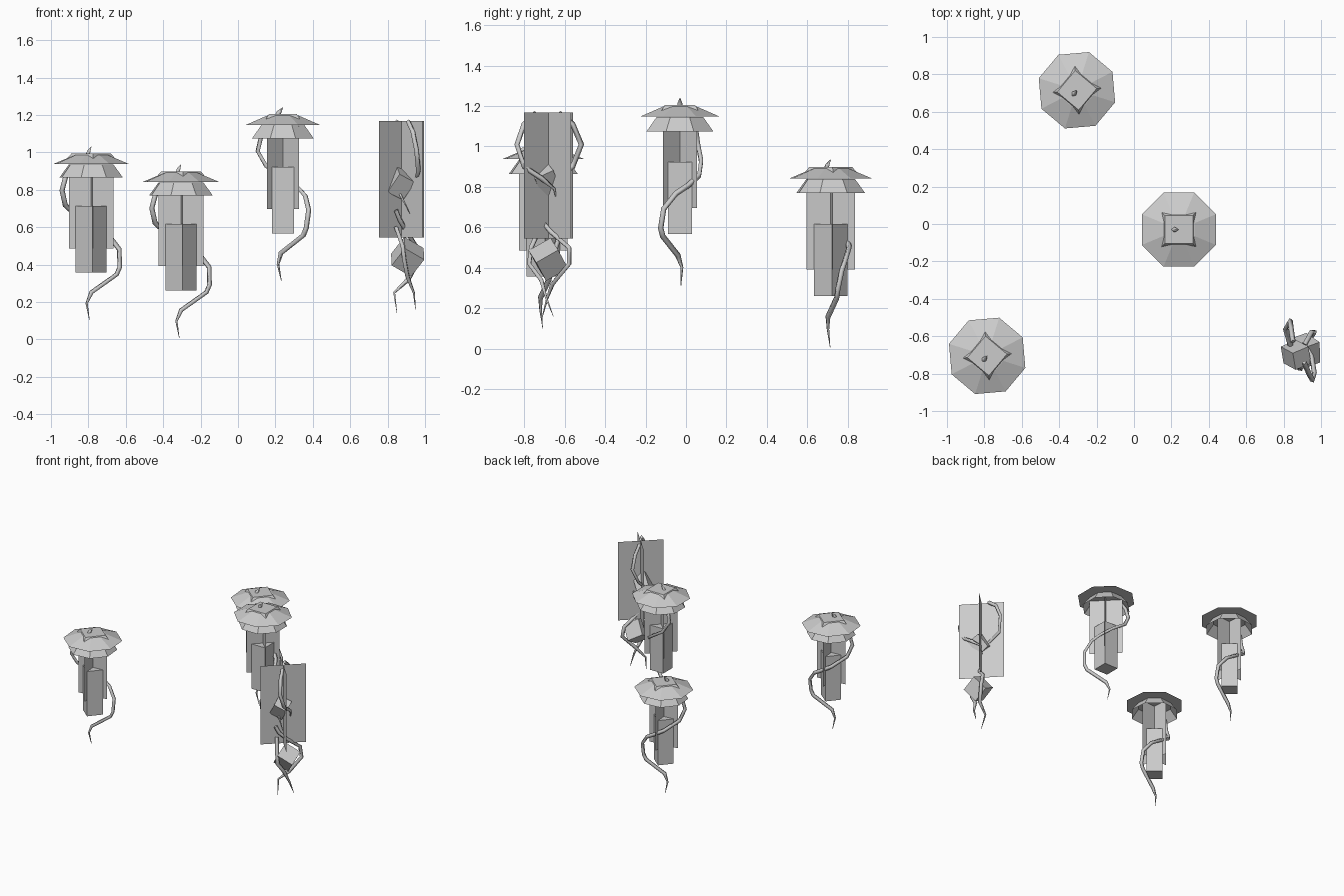
import bpy, bmesh, math
from mathutils import Matrix, Euler

if "Cube" in bpy.data.objects:
    bpy.data.objects.remove(bpy.data.objects["Cube"])

grey = bpy.data.materials.new("plain_grey")
grey.diffuse_color = (0.6, 0.6, 0.6, 1)
grey.use_nodes = True
grey.node_tree.nodes["Principled BSDF"].inputs["Base Color"].default_value = grey.diffuse_color


def finish(name, bm, loc=(0, 0, 0), rot=(0, 0, 0)):
    me = bpy.data.meshes.new(name)
    bm.to_mesh(me)
    bm.free()
    me.materials.append(grey)
    ob = bpy.data.objects.new(name, me)
    ob.location, ob.rotation_euler = loc, rot
    bpy.context.collection.objects.link(ob)
    return ob


def frustum(name, sides, r1, r2, z1, z2, loc, turn, caps=True):
    """Straight-sided cone section with its flats on the axes."""
    bm = bmesh.new()
    bmesh.ops.create_cone(bm, cap_ends=caps, segments=sides, radius1=r1, radius2=r2, depth=z2 - z1)
    bmesh.ops.rotate(bm, verts=bm.verts, matrix=Matrix.Rotation(math.pi / sides, 3, 'Z'))
    bmesh.ops.translate(bm, verts=bm.verts, vec=(0, 0, (z1 + z2) / 2))
    return finish(name, bm, loc, (0, 0, turn))


def crossed_planes(name, width, z1, z2, loc, turn):
    bm = bmesh.new()
    w = width / 2
    for a in (math.pi / 4, -math.pi / 4):
        c, s = w * math.cos(a), w * math.sin(a)
        bm.faces.new([bm.verts.new(p) for p in
                      ((-c, -s, z1), (c, s, z1), (c, s, z2), (-c, -s, z2))])
    return finish(name, bm, loc, (0, 0, turn))


def block(name, size, loc, rot):
    bm = bmesh.new()
    bmesh.ops.create_cube(bm, size=1)
    bmesh.ops.scale(bm, verts=bm.verts, vec=size)
    return finish(name, bm, loc, rot)


def vine(name, points, thick, loc=(0, 0, 0), turn=0, tip=2):
    """Four-sided strand that thins to a point over its last points."""
    cu = bpy.data.curves.new(name, 'CURVE')
    cu.dimensions = '3D'
    cu.bevel_depth = thick
    cu.bevel_resolution = 0
    cu.use_fill_caps = True
    sp = cu.splines.new('POLY')
    sp.points.add(len(points) - 1)
    for i, p in enumerate(points):
        sp.points[i].co = (*p, 1)
        sp.points[i].radius = max(0.1, min(1, (len(points) - 1 - i) / tip))
    cu.materials.append(grey)
    ob = bpy.data.objects.new(name, cu)
    ob.location, ob.rotation_euler = loc, (0, 0, turn)
    bpy.context.collection.objects.link(ob)
    return ob


# Strand that winds once around a lantern
WIND = [(-.09, .06, .56), (-.118, .08, .51), (-.135, .09, .44), (-.09, .105, .36),
        (.02, .095, .29), (.085, .04, .24), (.12, -.02, .20), (.138, -.08, .125),
        (.125, -.095, .03), (.11, -.085, -.01), (-.01, -.01, -.105),
        (-.026, .01, -.165), (-.008, .005, -.255)]


def lantern(tag, x, y, z, turn):
    loc = (x, y, z)
    # body: hanging box inside a pair of crossed sheets
    frustum("lantern_box_" + tag, 4, .083, .083, 0, .356, loc, turn)
    crossed_planes("lantern_sheets_" + tag, .24, .13, .575, loc, turn)
    # roof: flared skirt, wide eight-sided brim and square crown
    frustum("roof_skirt_" + tag, 8, .178, .125, .508, .578, loc, turn, False)
    frustum("roof_brim_" + tag, 8, .214, .09, .58, .63, loc, turn)
    frustum("roof_crown_" + tag, 4, .132, .106, .607, .637, loc, turn)
    # hook and strand
    vine("roof_hook_" + tag, [(-.035, 0, .62), (-.022, 0, .645), (0, 0, .673)], .013, loc, turn, 1e-3)
    vine("strand_" + tag, WIND, .014, loc, turn)


T = math.radians(50)
lantern("front", -.785, -.705, .357, T)
lantern("back", -.305, .715, .262, T)
lantern("middle", .24, -.03, .567, 0)

# Bare cluster: tall crossed sheets, two tilted cubes and loose strands
crossed_planes("cluster_sheets", .33, .545, 1.168, (.875, -.68, 0), math.radians(-2))
block("cluster_upper_cube", (.10, .10, .12), (.866, -.70, .835), Euler((.5, .45, .4)))
block("cluster_lower_cube", (.125, .125, .125), (.907, -.68, .442), Euler((.6, .5, .35)))
vine("upper_strand_front", [(.91, -.74, 1.165), (.935, -.80, 1.11), (.955, -.835, 1.01),
                            (.965, -.80, .90), (.95, -.71, .84), (.92, -.65, .79), (.90, -.635, .71)], .014)
vine("upper_strand_back", [(.85, -.63, 1.165), (.84, -.56, 1.11), (.835, -.517, 1.01),
                           (.81, -.56, .90), (.84, -.66, .83), (.87, -.73, .77), (.92, -.745, .67)], .014)
vine("lower_strand_back", [(.845, -.735, .69), (.865, -.72, .64), (.90, -.67, .58), (.95, -.577, .50),
                           (.965, -.577, .42), (.91, -.66, .32), (.835, -.685, .25), (.85, -.715, .14)], .014)
vine("lower_strand_front", [(.845, -.72, .60), (.88, -.765, .50), (.89, -.775, .42),
                            (.905, -.715, .34), (.94, -.69, .25), (.95, -.655, .16)], .014)
